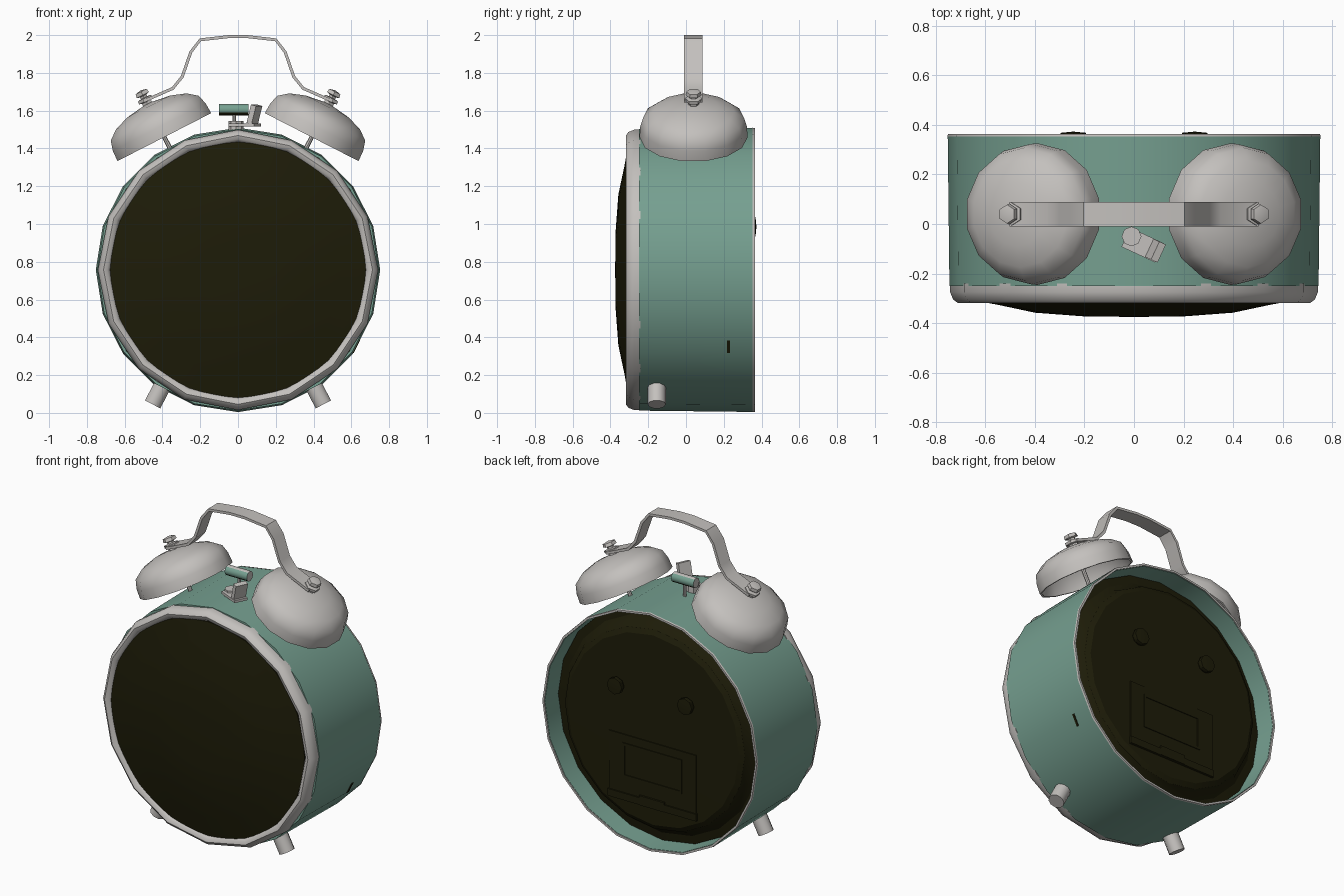
import bpy, bmesh, math
from mathutils import Vector, Matrix

if "Cube" in bpy.data.objects:
    bpy.data.objects.remove(bpy.data.objects["Cube"], do_unlink=True)


def material(name, rgb):
    m = bpy.data.materials.new(name)
    m.use_nodes = True
    m.diffuse_color = (*rgb, 1)
    m.node_tree.nodes["Principled BSDF"].inputs["Base Color"].default_value = (*rgb, 1)
    return m


GREY = material("warm grey metal", (0.55, 0.53, 0.51))
TEAL = material("teal enamel", (0.18, 0.35, 0.28))
DARK = material("dark olive", (0.0125, 0.0115, 0.0025))


def finish(name, bm, mats, matrix=Matrix(), angle=40):
    bmesh.ops.remove_doubles(bm, verts=bm.verts, dist=1e-5)
    bmesh.ops.recalc_face_normals(bm, faces=bm.faces)
    bm.transform(matrix)
    me = bpy.data.meshes.new(name)
    bm.to_mesh(me)
    bm.free()
    for m in mats:
        me.materials.append(m)
    for p in me.polygons:
        p.use_smooth = True
    me.set_sharp_from_angle(angle=math.radians(angle))
    ob = bpy.data.objects.new(name, me)
    bpy.context.collection.objects.link(ob)
    return ob


def lathe(name, profile, segs, mat, origin, axis, closed=True, angle=40):
    """Revolve (radius, height) points around an axis starting at origin."""
    bm = bmesh.new()
    rings = [[bm.verts.new((r * math.cos(2 * math.pi * i / segs),
                            r * math.sin(2 * math.pi * i / segs), h))
              for i in range(segs)] for r, h in profile]
    pairs = list(zip(rings, rings[1:]))
    if closed:
        pairs.append((rings[-1], rings[0]))
    for a, b in pairs:
        for i in range(segs):
            j = (i + 1) % segs
            bm.faces.new((a[i], a[j], b[j], b[i]))
    bmesh.ops.dissolve_degenerate(bm, dist=1e-5, edges=bm.edges)
    rot = Vector(axis).to_track_quat('Z', 'Y').to_matrix().to_4x4()
    return finish(name, bm, [mat], Matrix.Translation(origin) @ rot, angle)


def rod(name, a, b, r, mat, segs=10):
    a, b = Vector(a), Vector(b)
    n = (b - a).length
    return lathe(name, [(0, 0), (r, 0), (r, n), (0, n)], segs, mat, a, b - a, False)


def box(name, loc, size, mat, rot=Matrix()):
    bm = bmesh.new()
    bmesh.ops.create_cube(bm, size=1)
    return finish(name, bm, [mat], Matrix.Translation(loc) @ rot @ Matrix.Diagonal((*size, 1)))


C = (0, 0, 0.757)
BACK = (0, 1, 0)

# Case: open tube with a thin wall, plus its metal trims
lathe("case", [(0.745, -0.25), (0.752, 0.358), (0.737, 0.358), (0.73, -0.25)], 20, TEAL, C, BACK)
lathe("back_trim", [(0.753, 0.353), (0.751, 0.364), (0.739, 0.364), (0.739, 0.353)], 20, GREY, C, BACK)
lathe("front_bezel", [(0.742, -0.24), (0.742, -0.275), (0.73, -0.305), (0.712, -0.318),
                      (0.692, -0.312), (0.678, -0.295), (0.67, -0.24)], 16, GREY, C, BACK, angle=50)
lathe("domed_face", [(0, -0.375), (0.2, -0.373), (0.4, -0.358), (0.55, -0.326),
                     (0.64, -0.31), (0.677, -0.302), (0.677, -0.25), (0, -0.25)], 32, DARK, C, BACK, False)

# Back panel: sunken rim and a raised middle
lathe("back_panel", [(0, 0.18), (0.732, 0.18), (0.732, 0.232), (0.68, 0.24), (0.65, 0.265),
                     (0.63, 0.31), (0.6, 0.328), (0, 0.33)], 20, DARK, C, BACK, False, 30)
for name, x in (("left", 0.245), ("right", -0.245)):
    lathe(name + "_setting_knob", [(0, 0), (0.04, 0), (0.052, 0.015), (0.052, 0.04), (0, 0.045)],
          8, DARK, (x, 0.328, 0.985), BACK, False)

# Battery door: plate, frame and hinge bar
box("battery_door", (0, 0.33, 0.495), (0.61, 0.01, 0.37), DARK)
for x in (-0.2, 0.2):
    box("door_frame_side", (x, 0.333, 0.52), (0.016, 0.014, 0.216), DARK)
for z in (0.42, 0.62):
    box("door_frame_bar", (0, 0.333, z), (0.416, 0.014, 0.016), DARK)
box("hinge_bar", (0, 0.332, 0.29), (0.62, 0.022, 0.045), DARK)
box("door_clip", (0, 0.336, 0.298), (0.175, 0.022, 0.06), DARK)

# Small slot on the side of the case, lying flat on its facet
box("side_slot", (0.745 * math.cos(math.radians(33)), 0.225, C[2] - 0.745 * math.sin(math.radians(33))),
    (0.009, 0.014, 0.075), DARK, Matrix.Rotation(math.radians(27), 4, 'Y'))

# Mirrored bells, posts, screws and feet
for side, s in (("left", 1), ("right", -1)):
    axis = Vector((s * 0.455, 0, 0.89)).normalized()
    base = Vector((s * 0.39, 0.04, 1.46))
    lathe(side + "_bell", [(0.286, 0), (0.283, 0.06), (0.268, 0.112), (0.215, 0.153),
                           (0.13, 0.182), (0, 0.2), (0, 0.188), (0.12, 0.17),
                           (0.205, 0.14), (0.255, 0.105), (0.274, 0)],
          14, GREY, base, axis, angle=50)
    rod(side + "_bell_post", base - axis * 0.14, base + axis * 0.195, 0.012, GREY, 8)
    lathe(side + "_bell_screw", [(0, 0.185), (0.03, 0.185), (0.03, 0.21), (0.046, 0.215),
                                 (0.046, 0.231), (0.022, 0.235), (0.022, 0.245), (0.042, 0.25),
                                 (0.038, 0.27), (0, 0.278)], 6, GREY, base, axis, False)
    rod(side + "_foot", (s * 0.365, -0.155, 0.21), (s * 0.452, -0.155, 0.045), 0.048, GREY, 10)

# Handle: a bent flat strip
half = [(0.5, 1.65), (0.345, 1.718), (0.295, 1.78), (0.25, 1.91), (0.2, 1.975), (0.05, 1.992)]
path = [Vector((-x, 0, z)) for x, z in half] + [Vector((x, 0, z)) for x, z in reversed(half)]
bm = bmesh.new()
sections = []
for i, p in enumerate(path):
    t = (path[min(i + 1, len(path) - 1)] - path[max(i - 1, 0)]).normalized()
    n = Vector((-t.z, 0, t.x)) * 0.008
    sections.append([bm.verts.new(p + n * k + Vector((0, y, 0)))
                     for k, y in ((1, -0.01), (1, 0.088), (-1, 0.088), (-1, -0.01))])
for u, v in zip(sections, sections[1:]):
    for i in range(4):
        j = (i + 1) % 4
        bm.faces.new((u[i], u[j], v[j], v[i]))
bm.faces.new(sections[0])
bm.faces.new(sections[-1])
finish("handle", bm, [GREY], angle=30)

# Hammer: post and striker, teal sides and dark underside
rod("hammer_post", (-0.02, 0.04, 1.45), (-0.02, 0.04, 1.6), 0.01, GREY, 8)
head = rod("hammer_head", (-0.1, 0.04, 1.605), (0.055, 0.04, 1.605), 0.031, GREY, 12)
head.data.materials.append(TEAL)
head.data.materials.append(DARK)
for p in head.data.polygons:
    if abs(p.normal.x) < 0.5:
        p.material_index = 0 if p.normal.z > 0.8 else 2 if p.normal.z < -0.6 else 1

# Stop lever in front of the hammer
rod("lever_pivot", (-0.01, -0.05, 1.48), (-0.01, -0.05, 1.545), 0.04, GREY, 8)
turn = Matrix.Rotation(math.radians(-25), 4, 'Z')
box("lever_arm", (0.035, -0.085, 1.525), (0.15, 0.085, 0.016), GREY, turn)
box("lever_tab", (0.087, -0.108, 1.58), (0.03, 0.08, 0.1), GREY,
    turn @ Matrix.Rotation(math.radians(15), 4, 'Y'))
